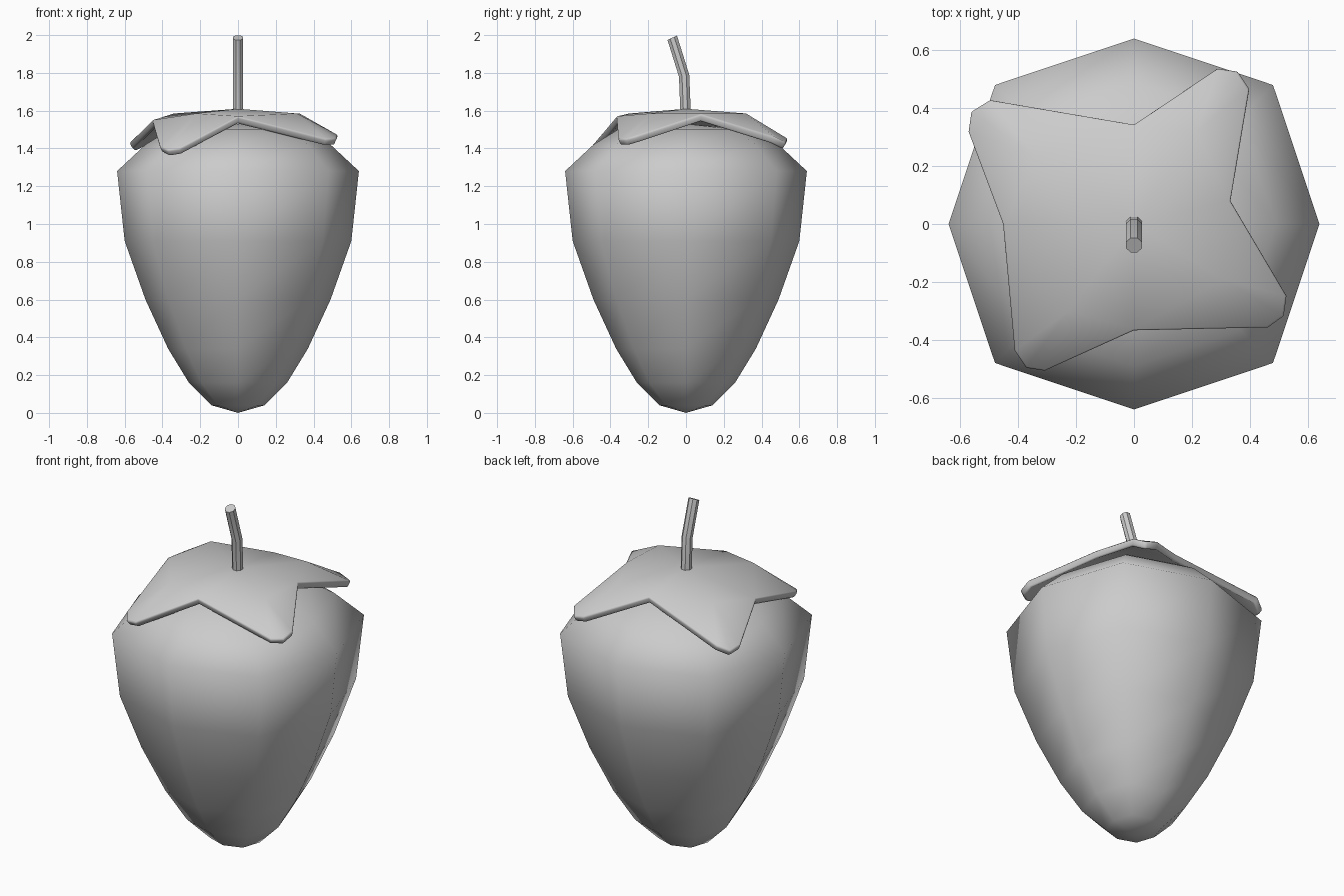
import bpy, bmesh, math
from mathutils import Vector

if "Cube" in bpy.data.objects:
    bpy.data.objects.remove(bpy.data.objects["Cube"])


def make(name, verts, faces, angle=40):
    me = bpy.data.meshes.new(name)
    me.from_pydata(verts, [], faces)
    bm = bmesh.new()
    bm.from_mesh(me)
    bmesh.ops.recalc_face_normals(bm, faces=bm.faces)
    bm.to_mesh(me)
    bm.free()
    ob = bpy.data.objects.new(name, me)
    bpy.context.collection.objects.link(ob)
    bpy.ops.object.select_all(action='DESELECT')
    ob.select_set(True)
    bpy.context.view_layer.objects.active = ob
    bpy.ops.object.shade_smooth_by_angle(angle=math.radians(angle))
    return ob


def bridge(rings, n):
    return [(r * n + i, r * n + (i + 1) % n, (r + 1) * n + (i + 1) % n, (r + 1) * n + i)
            for r in range(rings - 1) for i in range(n)]


# Fruit body: eight sides, slightly wider on the diagonals
profile = [(0.14, 0.04), (0.26, 0.16), (0.37, 0.34), (0.49, 0.60),
           (0.60, 0.91), (0.64, 1.28), (0.49, 1.42), (0.36, 1.50)]
verts = []
for r, z in profile:
    for i in range(8):
        a = i * math.pi / 4
        k = 1.06 if i % 2 else 1.0
        verts.append((r * k * math.cos(a), r * k * math.sin(a), z))
faces = bridge(len(profile), 8)
b, t = len(verts), len(verts) + 1
verts += [(0, 0, 0), (0, 0, 1.53)]
last = (len(profile) - 1) * 8
for i in range(8):
    j = (i + 1) % 8
    faces += [(b, j, i), (t, last + i, last + j)]
make("fruit_body", verts, faces, 60)

# Leafy cap: four lobes, each a notch, three tip points and a folded ridge
lobes = [
    ((0.335, 0.08, 1.58), (0.40, 0.47, 1.46), (0.36, 0.53, 1.43), (0.29, 0.54, 1.45)),
    ((0.0, 0.345, 1.57), (-0.50, 0.43, 1.45), (-0.565, 0.39, 1.42), (-0.575, 0.32, 1.43)),
    ((-0.455, 0.0, 1.55), (-0.415, -0.44, 1.41), (-0.375, -0.50, 1.39), (-0.31, -0.51, 1.40)),
    ((0.0, -0.37, 1.57), (0.465, -0.36, 1.45), (0.52, -0.32, 1.45), (0.53, -0.25, 1.47)),
]
verts, faces = [(0, 0, 1.61)], []
for n, (notch, p, q, s) in enumerate(lobes):
    tip = Vector(q)
    ridge = Vector((tip.x * 0.6, tip.y * 0.6, 1.585))
    verts += [notch, p, q, s, tuple(ridge)]
    o, nx = 1 + n * 5, 1 + ((n + 1) % 4) * 5
    faces += [(0, o, o + 4), (o, o + 1, o + 4), (o + 1, o + 2, o + 4),
              (o + 2, o + 3, o + 4), (o + 3, nx, o + 4), (nx, 0, o + 4)]
cap = make("leaf_cap", verts, faces, 50)
if cap.data.polygons[0].normal.z < 0:
    cap.data.flip_normals()
solid = cap.modifiers.new("thickness", 'SOLIDIFY')
solid.thickness = 0.04
solid.offset = -1
bevel = cap.modifiers.new("soft_rim", 'BEVEL')
bevel.width = 0.01
bevel.segments = 2
bevel.limit_method = 'ANGLE'
bevel.angle_limit = math.radians(50)

# Bent stem: eight-sided tube along a three-point path
path = [(0, 0.0, 1.54, 0.0), (0, -0.01, 1.785, 0.2), (0, -0.073, 1.986, 0.45)]
verts = []
for x, y, z, tilt in path:
    for i in range(8):
        a = (i + 0.5) * math.pi / 4
        u, v = 0.03 * math.cos(a), 0.03 * math.sin(a)
        verts.append((x + u, y + v * math.cos(tilt), z + v * math.sin(tilt)))
faces = bridge(3, 8) + [tuple(range(7, -1, -1)), tuple(range(16, 24))]
make("stem", verts, faces, 40)
